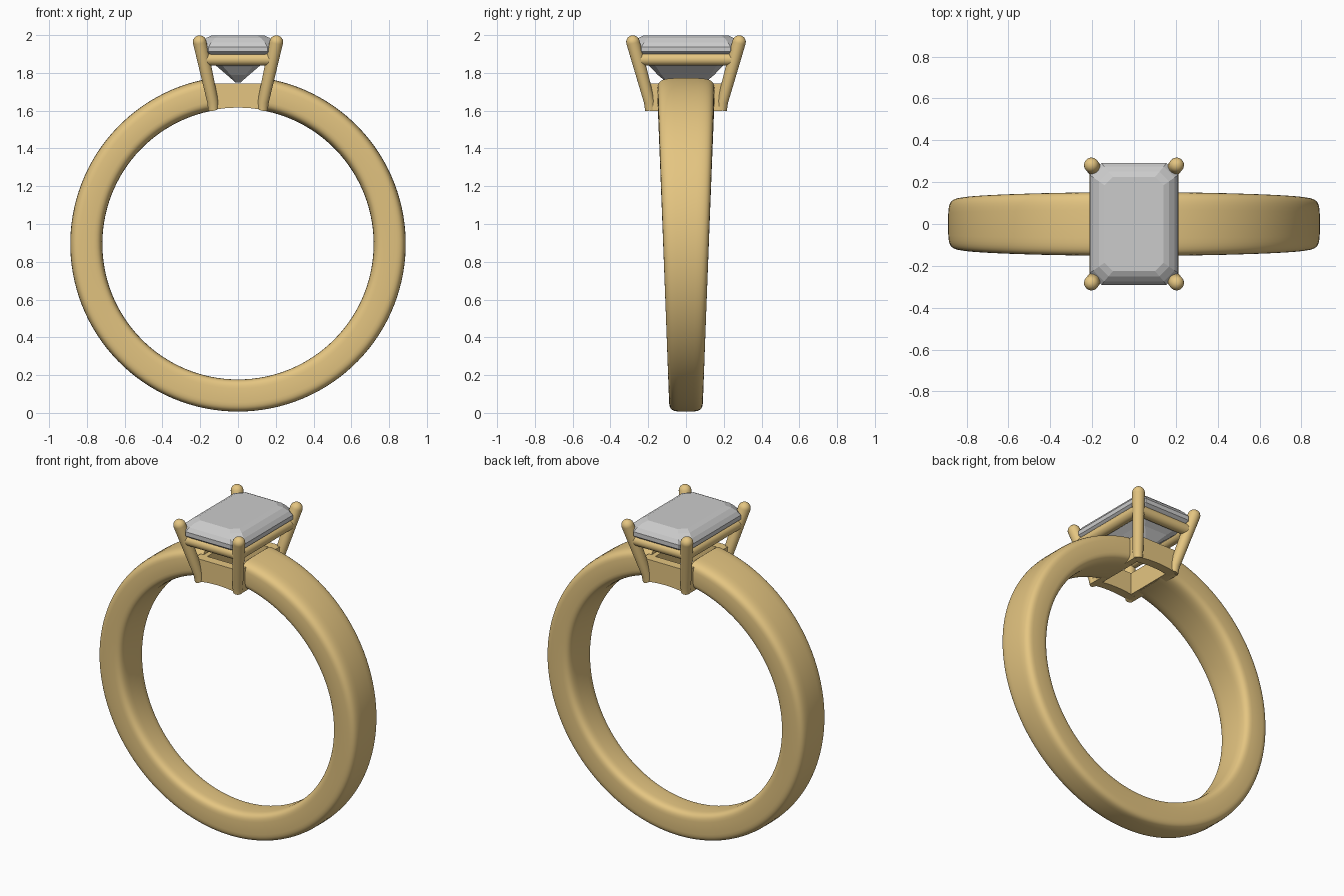
import bpy, bmesh, math
from mathutils import Vector

if "Cube" in bpy.data.objects:
    bpy.data.objects.remove(bpy.data.objects["Cube"])

CZ, R_IN, R_OUT = 0.895, 0.718, 0.888
gold = bpy.data.materials.new("gold")
gold.diffuse_color = (0.78, 0.56, 0.22, 1)
gold.use_nodes = True
gold.node_tree.nodes["Principled BSDF"].inputs["Base Color"].default_value = gold.diffuse_color


def loft(name, loops, mat=None, closed=False, angle=40):
    """Skin a list of equal-length point loops and cap the ends."""
    bm = bmesh.new()
    rings = [[bm.verts.new(p) for p in lp] for lp in loops]
    n = len(rings[0])
    pairs = list(zip(rings, rings[1:])) + ([(rings[-1], rings[0])] if closed else [])
    for a, b in pairs:
        for i in range(n):
            j = (i + 1) % n
            bm.faces.new((a[i], a[j], b[j], b[i]))
    if not closed:
        bm.faces.new(rings[0])
        bm.faces.new(rings[-1])
    bmesh.ops.recalc_face_normals(bm, faces=bm.faces)
    me = bpy.data.meshes.new(name)
    bm.to_mesh(me)
    bm.free()
    ob = bpy.data.objects.new(name, me)
    bpy.context.collection.objects.link(ob)
    if mat:
        me.materials.append(mat)
    if angle:
        bpy.ops.object.select_all(action='DESELECT')
        ob.select_set(True)
        bpy.context.view_layer.objects.active = ob
        bpy.ops.object.shade_smooth_by_angle(angle=math.radians(angle))
    return ob


def tube(name, stations, sides=20):
    """Round rod through (point, radius) stations."""
    axis = (stations[-1][0] - stations[0][0]).normalized()
    u = axis.orthogonal().normalized()
    v = axis.cross(u)
    ts = [2 * math.pi * k / sides for k in range(sides)]
    return loft(name, [[p + r * (math.cos(t) * u + math.sin(t) * v) for t in ts]
                       for p, r in stations], gold)


# Band: rounded-rectangle section, wider at the top, open under the stone
def spow(c, e):
    return math.copysign(abs(c) ** e, c)


gap = math.asin(0.125 / 0.8)
loops = []
for k in range(121):
    a = gap + (2 * math.pi - 2 * gap) * k / 120
    half_w = 0.121 + 0.031 * math.cos(a)
    lp = []
    for s in range(40):
        t = 2 * math.pi * s / 40
        r = (R_IN + R_OUT) / 2 + (R_OUT - R_IN) / 2 * spow(math.cos(t), 0.45)
        lp.append((r * math.sin(a), half_w * spow(math.sin(t), 0.45), CZ + r * math.cos(a)))
    loops.append(lp)
loft("band", loops, gold)


# Base frame under the stone: underside follows the finger hole
def frame_bar(name, x0, x1, y0, y1, top):
    loops = []
    for k in range(9):
        x = x0 + (x1 - x0) * k / 8
        low = CZ + math.sqrt((R_IN + 0.003) ** 2 - x * x)
        loops.append([(x, y0, low), (x, y1, low), (x, y1, top), (x, y0, top)])
    loft(name, loops, gold)


for side, s in (("front", -1), ("back", 1)):
    frame_bar(side + "_base_bar", -0.135, 0.135, s * 0.15, s * 0.205, 1.745)
for side, s in (("left", -1), ("right", 1)):
    frame_bar(side + "_base_bar", s * 0.105, s * 0.155, -0.19, 0.19, 1.745)

# Four leaning prongs with domed tips
for sy, fb in ((-1, "front"), (1, "back")):
    for sx, lr in ((-1, "left"), (1, "right")):
        top = Vector((sx * 0.203, sy * 0.281, 1.963))
        mid = Vector((sx * 0.134, sy * 0.194, 1.65))
        foot = Vector((sx * 0.131, sy * 0.19, 1.606))
        d = (top - mid).normalized()
        st = [(foot, 0.027), (mid, 0.030), (top, 0.036)]
        for k in range(1, 7):
            t = math.pi / 2 * k / 6
            st.append((top + d * 0.036 * math.sin(t), max(0.036 * math.cos(t), 0.001)))
        tube(f"{fb}_{lr}_prong", st)

# Gallery rails joining the prongs below the girdle
RX, RY, RZ = 0.180, 0.252, 1.872
for side, s in (("front", -1), ("back", 1)):
    tube(side + "_rail", [(Vector((-RX, s * RY, RZ)), 0.033), (Vector((RX, s * RY, RZ)), 0.033)])
for side, s in (("left", -1), ("right", 1)):
    tube(side + "_rail", [(Vector((s * RX, -RY, RZ)), 0.033), (Vector((s * RX, RY, RZ)), 0.033)])


# Step-cut stone: stacked clipped rectangles down to a keel
def octagon(hx, hy, c, z):
    return [(hx, hy - c, z), (hx - c, hy, z), (c - hx, hy, z), (-hx, hy - c, z),
            (-hx, c - hy, z), (c - hx, -hy, z), (hx - c, -hy, z), (hx, c - hy, z)]


steps = [(0.140, 0.225, 0.040, 1.998), (0.168, 0.250, 0.046, 1.985),
         (0.194, 0.274, 0.052, 1.962), (0.211, 0.291, 0.056, 1.938),
         (0.211, 0.291, 0.056, 1.912), (0.165, 0.245, 0.045, 1.875),
         (0.110, 0.190, 0.032, 1.833), (0.060, 0.150, 0.020, 1.790),
         (0.012, 0.100, 0.005, 1.748)]
loft("stone", [octagon(*s) for s in steps], angle=0)
